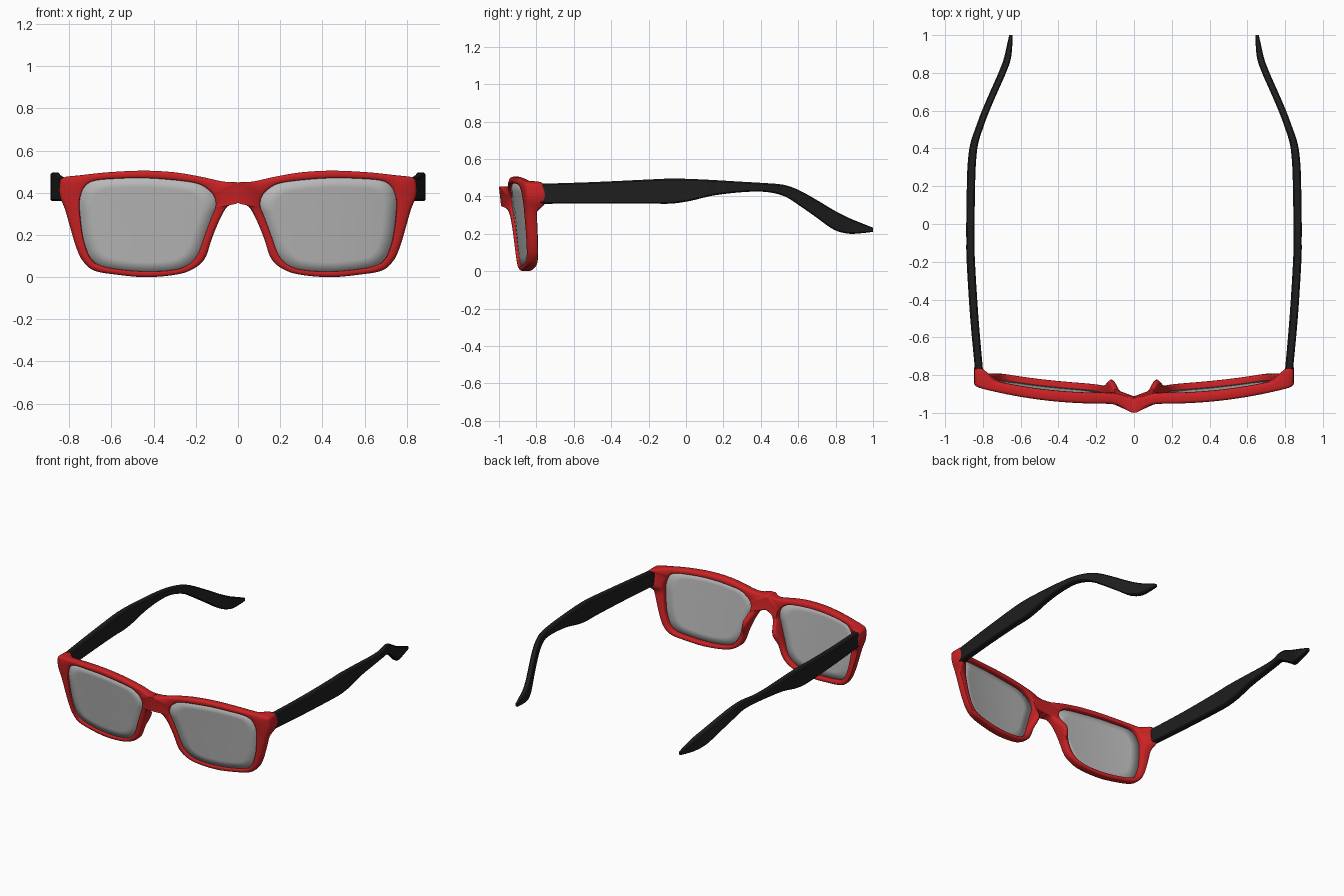
import bpy, bmesh
from math import exp

cube = bpy.data.objects.get("Cube")
if cube:
    bpy.data.objects.remove(cube)


def material(name, rgb):
    m = bpy.data.materials.new(name)
    m.use_nodes = True
    m.diffuse_color = (*rgb, 1)
    m.node_tree.nodes["Principled BSDF"].inputs["Base Color"].default_value = (*rgb, 1)
    return m


RED = material("frame red", (.6, .016, .018))
BLACK = material("temple black", (.013, .013, .013))
GREY = material("lens grey", (.48, .48, .48))


def spline(points, steps, closed):
    """Resample points of any dimension with a smooth curve."""
    n = len(points)
    pick = (lambda i: points[i % n]) if closed else (lambda i: points[max(0, min(n - 1, i))])
    out = []
    for i in range(n if closed else n - 1):
        quad = [pick(i + k) for k in (-1, 0, 1, 2)]
        for s in range(steps):
            t = s / steps
            out.append([b + t / 2 * (c - a + t * (2*a - 5*b + 4*c - d + t * (3*(b - c) + d - a)))
                        for a, b, c, d in zip(*quad)])
    if not closed:
        out.append(list(points[-1]))
    return out


def loft(bm, sections, closed):
    """Skin a row of closed cross-sections, capping the ends if open."""
    rings = [[bm.verts.new(p) for p in sec] for sec in sections]
    count = len(rings)
    for i in range(count if closed else count - 1):
        a, b = rings[i], rings[(i + 1) % count]
        for j in range(len(a)):
            k = (j + 1) % len(a)
            bm.faces.new((a[j], a[k], b[k], b[j]))
    if not closed:
        bm.faces.new(rings[0])
        bm.faces.new(rings[-1])


def finish(name, bm, mat, angle=.7):
    bmesh.ops.remove_doubles(bm, verts=bm.verts, dist=.00002)
    bmesh.ops.recalc_face_normals(bm, faces=bm.faces)
    me = bpy.data.meshes.new(name)
    bm.to_mesh(me)
    bm.free()
    me.materials.append(mat)
    ob = bpy.data.objects.new(name, me)
    bpy.context.collection.objects.link(ob)
    bpy.ops.object.select_all(action="DESELECT")
    ob.select_set(True)
    bpy.context.view_layer.objects.active = ob
    bpy.ops.object.shade_smooth_by_angle(angle=angle)
    return ob


def ramp(v, lo, hi):
    t = max(0, min(1, (v - lo) / (hi - lo)))
    return t * t * (3 - 2 * t)


def bump(v, mid, width):
    return exp(-((v - mid) / width) ** 2)


def front_y(x, z):
    """Wrapped, tilted front surface with a projecting bridge."""
    return -.952 + .093 * (abs(x) / .845) ** 2.4 - .048 * bump(x, 0, .065) + .11 * (.45 - z)


def depth(x, z):
    """Frame thickness: thicker at the bridge, nose pads and hinge blocks."""
    return (.057 + .02 * bump(x, 0, .06) + .05 * bump(x, .115, .04) * bump(z, .24, .075)
            + .048 * ramp(x, .74, .8) * ramp(z, .31, .37))


# Half-frame outline: outer x, outer z, lens opening x, lens opening z
outline = [
    (0, .448, .115, .385), (.07, .453, .135, .41), (.17, .475, .19, .443),
    (.3, .497, .3, .46), (.45, .505, .45, .47), (.62, .497, .6, .466),
    (.74, .484, .69, .455), (.83, .472, .73, .425), (.846, .44, .745, .39),
    (.845, .385, .751, .36), (.82, .32, .75, .31), (.79, .215, .737, .2),
    (.765, .135, .718, .13), (.735, .075, .695, .085), (.68, .03, .65, .053),
    (.56, .01, .55, .035), (.443, 0, .443, .027), (.32, .008, .33, .031),
    (.23, .03, .25, .05), (.16, .083, .195, .1), (.125, .18, .16, .19),
    (.088, .27, .125, .285), (.05, .335, .11, .32), (0, .353, .106, .335),
    (0, .4, .106, .36)]
loop = spline(outline, 4, True)

# Frame: rounded section swept around the lens opening, then mirrored
sections = []
for ox, oz, ix, iz in loop:
    ox = max(0, ox)
    w = ((ix - ox) ** 2 + (iz - oz) ** 2) ** .5
    r = min(.016, .4 * w)
    ro = r * min(1, ox / .04)
    ri = r * .6
    corners = [(0, ro, 0), (.3 * ro, .3 * ro, 0), (ro, 0, 0),
               (w - ri, 0, 0), (w - .3 * ri, .3 * ri, 0), (w, ri, 0),
               (w, -ri, 1), (w - .3 * ri, -.3 * ri, 1), (w - ri, 0, 1),
               (ro, 0, 1), (.3 * ro, -.3 * ro, 1), (0, -ro, 1)]
    sec = []
    for across, d, back in corners:
        x = ox + (ix - ox) * across / w
        z = oz + (iz - oz) * across / w
        sec.append((x, front_y(x, z) + d + back * depth(x, z), z))
    sections.append(sec)
bm = bmesh.new()
loft(bm, sections, True)
bmesh.ops.remove_doubles(bm, verts=bm.verts, dist=.00002)
seam = [f for f in bm.faces if all(v.co.x < .00001 for v in f.verts)]
bmesh.ops.delete(bm, geom=seam, context="FACES")
frame = finish("frame", bm, RED, .9)
mirror = frame.modifiers.new("mirror", "MIRROR")
mirror.use_clip = True

# Temple arms: y, centre x, top z, bottom z, half width
arm = spline([
    (-.78, .82, .467, .36, .021), (-.5, .845, .476, .361, .022),
    (-.2, .864, .49, .361, .022), (-.08, .866, .495, .361, .022),
    (.02, .866, .493, .375, .022), (.15, .864, .487, .405, .022),
    (.3, .86, .478, .422, .022), (.42, .847, .471, .424, .021),
    (.52, .815, .462, .403, .02), (.6, .785, .435, .355, .02),
    (.7, .742, .38, .285, .02), (.79, .702, .326, .222, .02),
    (.87, .672, .285, .2, .019), (.95, .658, .252, .204, .014),
    (1, .652, .232, .21, .009)], 4, False)

for side, label in ((1, "left"), (-1, "right")):
    bm = bmesh.new()
    sections = []
    for y, x, top, bot, h in arm:
        c = min(.007, h * .4)
        sections.append([(side * (x + a), y, z) for a, z in (
            (-h, bot + c), (c - h, bot), (h - c, bot), (h, bot + c),
            (h, top - c), (h - c, top), (c - h, top), (-h, top - c))])
    loft(bm, sections, False)
    finish(label + "_temple", bm, BLACK, .6)

    # Lens: concentric rings following the curve of the frame
    bm = bmesh.new()
    cx, cz = .44, .25
    rings = []
    for s in (1.01, .8, .6, .4, .2):
        ring = []
        for p in loop:
            x, z = cx + (p[2] - cx) * s, cz + (p[3] - cz) * s
            ring.append(bm.verts.new((side * x, front_y(x, z) + .02, z)))
        rings.append(ring)
    for a, b in zip(rings, rings[1:]):
        for j in range(len(a)):
            bm.faces.new((a[j - 1], a[j], b[j], b[j - 1]))
    bm.faces.new(rings[-1])
    lens = finish(label + "_lens", bm, GREY)
    solid = lens.modifiers.new("thickness", "SOLIDIFY")
    solid.thickness = .01
    solid.offset = 0
